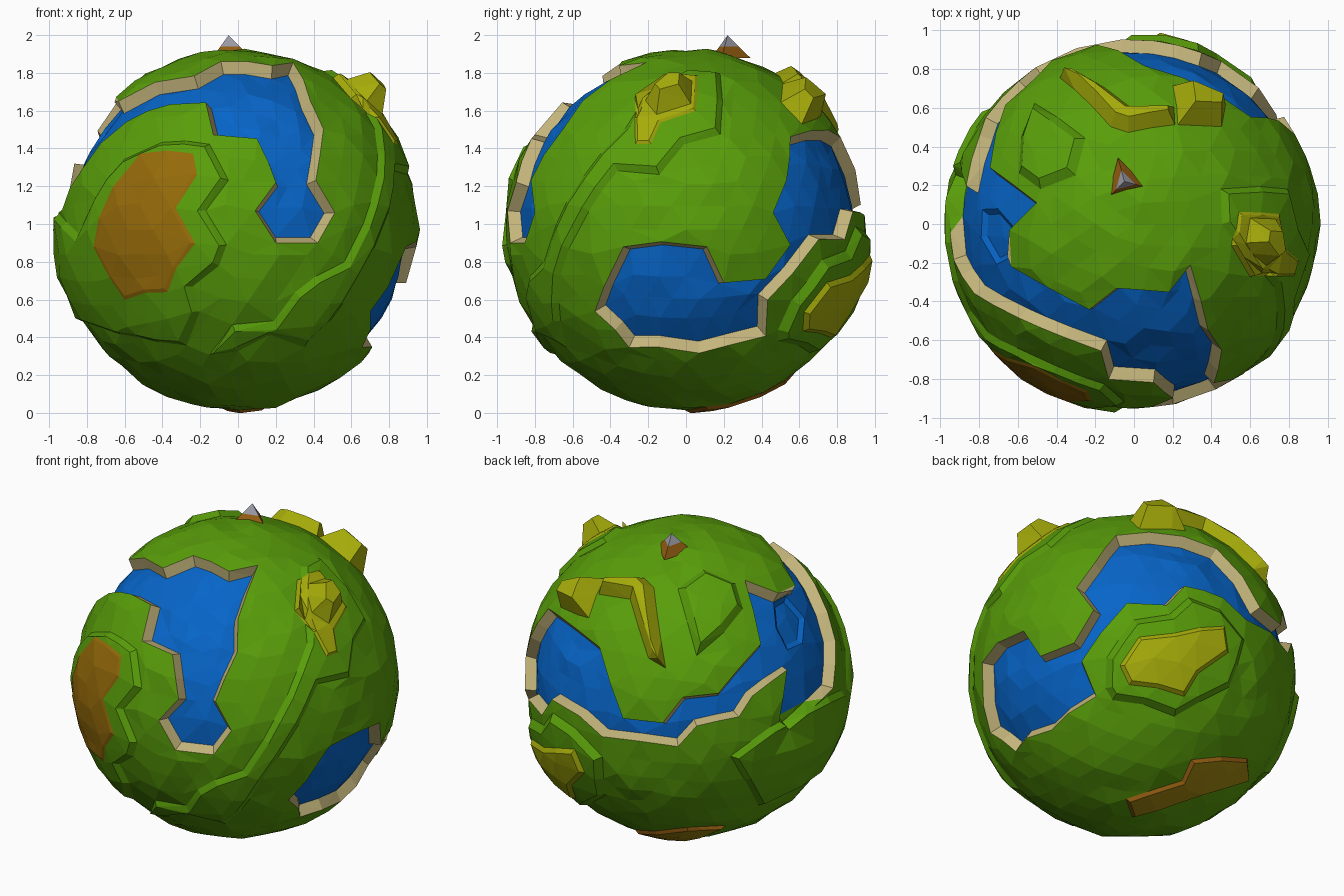
import bpy, bmesh, random
from math import sin, cos, radians, sqrt
from mathutils import Vector
from mathutils.geometry import delaunay_2d_cdt

random.seed(4)
if "Cube" in bpy.data.objects:
    bpy.data.objects.remove(bpy.data.objects["Cube"])

CENTRE = Vector((0, 0, 0.97))
LAND, WATER = 0.955, 0.888


def material(name, colour):
    mat = bpy.data.materials.new(name)
    mat.use_nodes = True
    mat.diffuse_color = (*colour, 1)
    mat.node_tree.nodes["Principled BSDF"].inputs["Base Color"].default_value = (*colour, 1)
    return mat


MATERIALS = [
    material("grass green", (0.1, 0.34, 0.003)),
    material("water blue", (0.002, 0.13, 0.58)),
    material("sand beige", (0.55, 0.46, 0.2)),
    material("rock yellow", (0.38, 0.41, 0.003)),
    material("earth brown", (0.31, 0.15, 0.003)),
    material("clay orange", (0.32, 0.12, 0.006)),
    material("ochre", (0.36, 0.24, 0.005)),
    material("summit grey", (0.36, 0.36, 0.42)),
]
GRASS, BLUE, SAND, ROCK, EARTH, CLAY, OCHRE, GREY = range(len(MATERIALS))


# Directions on the globe, given as flat coordinates seen from one side
def side(azimuth, elevation, lift=0.0):
    a, e = radians(azimuth), radians(elevation)
    out = Vector((cos(a) * cos(e), sin(a) * cos(e), sin(e)))
    right = Vector((-sin(a), cos(a), 0))
    up = out.cross(right)

    def directions(*pairs):
        result = []
        for u, v in pairs:
            v -= lift
            w = sqrt(max(0, 0.95 ** 2 - u * u - v * v))
            result.append((right * u + up * v + out * w).normalized())
        return result
    return directions


front = side(-90, 0, CENTRE.z)
right = side(0, 0, CENTRE.z)
top = side(-90, 90)
back_left = side(127, 25)
back_right = side(48, -28)

# Stereographic map of the globe, so outlines can be triangulated flat
POLE = Vector((0.1, -0.5, -0.85)).normalized()
E1 = POLE.orthogonal().normalized()
E2 = POLE.cross(E1)


def flatten(d):
    return Vector((d.dot(E1), d.dot(E2))) / (1 - d.dot(POLE))


def unflatten(p):
    s = p.length_squared
    return (E1 * p.x * 2 + E2 * p.y * 2 + POLE * (s - 1)) / (s + 1)


def stretch(p):
    return (1 + p.length_squared) / 2


def pairs_of(ring):
    return list(zip(ring, ring[1:] + ring[:1]))


def inside(p, ring):
    hit = False
    for a, b in pairs_of(ring):
        if (a.y > p.y) != (b.y > p.y):
            if p.x < a.x + (p.y - a.y) * (b.x - a.x) / (b.y - a.y):
                hit = not hit
    return hit


def outline(dirs):
    ring = []
    for a, b in pairs_of([flatten(d) for d in dirs]):
        n = 1 + int((unflatten(a) - unflatten(b)).length / 0.26)
        ring += [a.lerp(b, i / n) for i in range(n)]
    if sum(a.cross(b) for a, b in pairs_of(ring)) < 0:
        ring.reverse()
    return ring


def shrink(ring, width):
    result = []
    for i, p in enumerate(ring):
        d1 = (p - ring[i - 1]).normalized()
        d2 = (ring[(i + 1) % len(ring)] - p).normalized()
        n1, n2 = Vector((-d1.y, d1.x)), Vector((-d2.y, d2.x))
        mitre = (n1 + n2) / max(0.6, 1 + n1.dot(n2))
        result.append(p + mitre * width * stretch(p))
    return result


REGIONS = []


def region(dirs, width, radius, slope, surface):
    ring = outline(dirs)
    REGIONS.append((ring, shrink(ring, width), radius, slope, surface))


def level(p, regions):
    radius = LAND
    for r in regions:
        if inside(p, r[1]):
            radius = r[2]
    return radius


# River and lakes winding round the globe, with a sand bank
far_shore = (top((.29, -.21), (.18, -.35), (-.09, -.33), (-.23, -.44), (-.63, -.22),
                 (-.64, -.03), (-.5, .11), (-.74, .29))
             + back_left((.16, -.1), (-.05, -.12), (-.17, -.27), (-.4, -.24), (-.53, .18))
             + right((.55, 1.46), (.53, 1.23), (.46, 1.06), (.55, .89), (.42, .71),
                     (.2, .69), (.11, .88), (-.33, .88)))
near_shore = (right((-.48, .54), (-.3, .35), (.07, .32), (.42, .41), (.43, .6), (.7, .92))
              + back_right((.226, .387), (.33, .5), (.55, .43))
              + back_left((-.52, -.345), (-.08, -.41), (.03, -.29), (.28, -.24), (.36, -.12),
                          (.57, .03), (.52, -.27), (.58, -.32), (.85, -.08), (.87, .2),
                          (.76, .53))
              + front((-.36, 1.63), (-.17, 1.64), (-.13, 1.47), (.1, 1.45), (.2, 1.22),
                      (.09, 1.07), (.2, .9), (.42, .9), (.51, 1.06), (.41, 1.23),
                      (.45, 1.5), (.38, 1.65)))
region(far_shore + near_shore, 0.024, WATER, SAND, BLUE)

# Deep pool in the river
region(back_left((.54, .46), (.62, .5), (.74, .36), (.72, .2), (.62, .16), (.55, .3)),
       0.03, 0.865, BLUE, BLUE)

# Plateau on the front left with an earth patch
region(front((-.15, 1.42), (-.05, 1.23), (-.17, 1.07), (-.06, .89), (-.1, .78), (-.24, .67),
             (-.2, .54), (-.27, .36), (-.42, .38), (-.62, .42))
       + back_left((.4, -.76), (.23, -.47), (.47, -.3))
       + front((-.84, .95), (-.75, 1.14), (-.6, 1.34), (-.4, 1.43)),
       0.035, 0.982, GRASS, GRASS)
region(front((-.5, 1.36), (-.23, 1.36), (-.21, 1.25), (-.32, 1.08), (-.22, .9),
             (-.36, .65), (-.58, .61), (-.74, .88), (-.64, 1.19)),
       0.02, 0.986, EARTH, EARTH)

# Plateau on the upper right, trailing a ridge down to the front
region(right((.18, 1.79), (.18, 1.47), (-.01, 1.42), (-.14, 1.26), (-.36, 1.28),
             (-.51, 1.07), (-.66, .73), (-.66, .49))
       + front((.35, .35), (0, .33), (-.15, .31), (-.03, .47), (.19, .49), (.3, .64),
               (.56, .8), (.66, 1.0), (.73, 1.25), (.72, 1.5), (.57, 1.71), (.46, 1.82)),
       0.035, 0.98, GRASS, GRASS)

# Rock on that plateau, rising to a peak
region(right((-.27, 1.66), (-.11, 1.77), (.06, 1.76), (.05, 1.58), (-.13, 1.52),
             (-.18, 1.41), (-.26, 1.41)),
       0.015, 0.99, ROCK, ROCK)
region(right((-.22, 1.64), (-.1, 1.735), (.03, 1.725), (.025, 1.61), (-.15, 1.555)),
       0.065, 1.09, ROCK, ROCK)

# Bent rock ridge at the upper back, with a pointed end
region(top((-.38, .75), (-.27, .77), (-.02, .6), (.205, .6), (.21, .51), (-.03, .47),
           (-.12, .5)),
       0.05, 1.03, ROCK, ROCK)
region(top((.22, .6), (.2, .71), (.29, .69), (.47, .61), (.45, .5), (.225, .51)),
       0.065, 1.075, ROCK, ROCK)

# Grass hill at the upper left
region(top((-.51, .62), (-.25, .44), (-.3, .25), (-.48, .18), (-.59, .26), (-.58, .44)),
       0.045, 0.99, GRASS, GRASS)

# Plateau on the back right with a rock patch
region(back_right((-.14, -.1), (-.13, .08), (.03, .3), (.24, .33), (.35, .43), (.53, .36),
                  (.67, .18), (.58, -.1), (.26, -.27), (-.1, -.17)),
       0.045, 0.99, GRASS, GRASS)
region(back_right((-.05, .03), (.06, .19), (.26, .21), (.54, .25), (.56, .1), (.39, -.02),
                  (.31, -.15), (0, -.08)),
       0.025, 1.01, ROCK, ROCK)

# Ochre shelf underneath
region(back_right((-.04, -.74), (.29, -.64), (.35, -.52), (.67, -.51), (.67, -.63),
                  (.4, -.72), (-.01, -.84)),
       0.02, 0.972, CLAY, OCHRE)


# Outline points and edges, then evenly spread points away from them
points, radii, edges = [], [], []
for i, (outer, inner, radius, _, _) in enumerate(REGIONS):
    for ring in (outer, inner):
        start = len(points)
        points += ring
        edges += [(start + k, start + (k + 1) % len(ring)) for k in range(len(ring))]
        radii += [radius if ring is inner else level(p, REGIONS[:i]) for p in ring]


def near_outline(p, limit):
    limit *= stretch(p)
    for a, b in segments:
        ab = b - a
        t = min(1, max(0, (p - a).dot(ab) / max(ab.length_squared, 1e-9)))
        if (a + ab * t - p).length < limit:
            return True
    return False


segments = [(points[a], points[b]) for a, b in edges]
ball = bmesh.new()
bmesh.ops.create_icosphere(ball, subdivisions=4, radius=1)
for v in ball.verts:
    d = v.co.normalized()
    if (d - POLE).length > 0.12:
        p = flatten(d)
        if not near_outline(p, 0.05):
            points.append(p)
            radii.append(level(p, REGIONS) + random.uniform(-0.01, 0.01))
ball.free()

# Globe
flat, _, tris, origins, _, _ = delaunay_2d_cdt(points, edges, [], 0, 1e-6)
bm = bmesh.new()
verts = []
for p, origin in zip(flat, origins):
    r = radii[origin[0]] if origin else level(p, REGIONS)
    verts.append(bm.verts.new(CENTRE + unflatten(p) * r))
for tri in tris:
    face = bm.faces.new([verts[i] for i in tri])
    middle = sum((flat[i] for i in tri), Vector((0, 0))) / len(tri)
    for outer, inner, _, slope, surface in REGIONS:
        if inside(middle, inner):
            face.material_index = surface
        elif inside(middle, outer):
            face.material_index = slope
cap = bm.verts.new(CENTRE + POLE * LAND)
for e in [e for e in bm.edges if e.is_boundary]:
    bm.faces.new((*e.verts, cap))
bmesh.ops.recalc_face_normals(bm, faces=bm.faces)


def add_object(name, bm):
    mesh = bpy.data.meshes.new(name)
    bm.to_mesh(mesh)
    bm.free()
    for mat in MATERIALS:
        mesh.materials.append(mat)
    obj = bpy.data.objects.new(name, mesh)
    bpy.context.collection.objects.link(obj)


add_object("globe", bm)

# Three-sided summit: clay skirt and grey tip
for name, low, high, wide, narrow, colour in (
        ("summit_skirt", 1.88, 1.94, 0.125, 0.06, CLAY),
        ("summit_tip", 1.94, 2.0, 0.06, 0.0, GREY)):
    bm = bmesh.new()
    bmesh.ops.create_cone(bm, cap_ends=True, segments=3, radius1=wide, radius2=narrow,
                          depth=high - low)
    bmesh.ops.remove_doubles(bm, verts=bm.verts, dist=1e-4)
    for v in bm.verts:
        a = radians(15)
        x, y = v.co.x * cos(a) - v.co.y * sin(a), v.co.x * sin(a) + v.co.y * cos(a)
        v.co = (x - 0.05, y + 0.22, v.co.z + (low + high) / 2)
    for f in bm.faces:
        f.material_index = colour
    add_object(name, bm)
